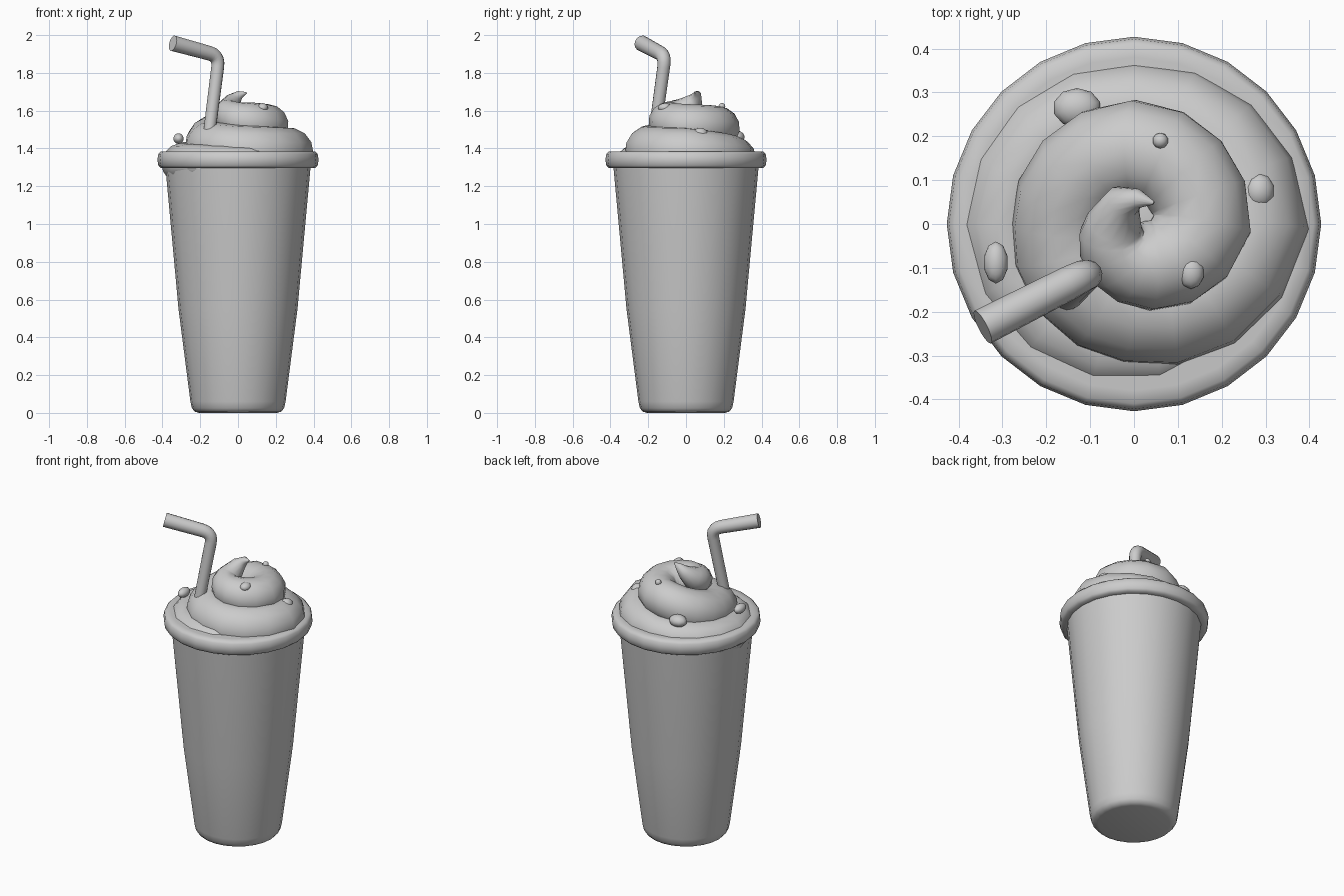
import bpy, bmesh
from math import sin, cos, pi, radians
from mathutils import Vector

cube = bpy.data.objects.get("Cube")
if cube:
    bpy.data.objects.remove(cube, do_unlink=True)

grey = bpy.data.materials.new("plain grey")
grey.use_nodes = True
grey.diffuse_color = (0.6, 0.6, 0.6, 1)
grey.node_tree.nodes["Principled BSDF"].inputs["Base Color"].default_value = (0.6, 0.6, 0.6, 1)


def finish(bm, name, angle=50):
    bmesh.ops.recalc_face_normals(bm, faces=bm.faces)
    mesh = bpy.data.meshes.new(name)
    bm.to_mesh(mesh)
    bm.free()
    mesh.materials.append(grey)
    obj = bpy.data.objects.new(name, mesh)
    bpy.context.collection.objects.link(obj)
    bpy.ops.object.select_all(action="DESELECT")
    obj.select_set(True)
    bpy.context.view_layer.objects.active = obj
    bpy.ops.object.shade_smooth_by_angle(angle=radians(angle))
    return obj


def skin(bm, rings):
    """Bridge successive rings of vertices and cap both ends."""
    n = len(rings[0])
    for a, b in zip(rings, rings[1:]):
        for i in range(n):
            j = (i + 1) % n
            bm.faces.new((a[i], a[j], b[j], b[i]))
    bm.faces.new(rings[0])
    bm.faces.new(rings[-1])


def lathe(name, profile, sides=24):
    bm = bmesh.new()
    rings = [[bm.verts.new((r * cos(2 * pi * i / sides), r * sin(2 * pi * i / sides), z))
              for i in range(sides)] for r, z in profile]
    skin(bm, rings)
    return finish(bm, name)


def sweep(name, path, radii, sides=14):
    """Round tube along a path, with its own radius at each point."""
    bm = bmesh.new()
    rings = []
    side = Vector((0.3, -0.9, 0.1))
    for k, p in enumerate(path):
        t = (path[min(k + 1, len(path) - 1)] - path[max(k - 1, 0)]).normalized()
        side = (side - t * side.dot(t)).normalized()
        up = t.cross(side)
        rings.append([bm.verts.new(p + radii[k] * (side * cos(a) + up * sin(a)))
                      for a in (2 * pi * i / sides for i in range(sides))])
    skin(bm, rings)
    return finish(bm, name)


def blob(name, center, size, segments=16):
    bm = bmesh.new()
    bmesh.ops.create_uvsphere(bm, u_segments=segments, v_segments=10, radius=1)
    bmesh.ops.scale(bm, vec=size, verts=bm.verts)
    bmesh.ops.translate(bm, vec=center, verts=bm.verts)
    return finish(bm, name, 80)


# Tapered cup with a rounded foot
lathe("cup", [(0.205, 0), (0.228, 0.006), (0.244, 0.025), (0.252, 0.06),
              (0.315, 0.55), (0.385, 1.31)])

# Rounded lid rim
lathe("lid_rim", [(0.38, 1.297), (0.41, 1.297), (0.422, 1.31), (0.427, 1.34),
                  (0.422, 1.37), (0.41, 1.383), (0.38, 1.385)])

# Whipped cream spiral: turn angle, distance from axis, height, thickness
keys = [(180, 0.045, 1.61, 0.065), (270, 0.085, 1.55, 0.10), (360, 0.155, 1.52, 0.115),
        (450, 0.17, 1.51, 0.115), (540, 0.15, 1.42, 0.13), (630, 0.185, 1.39, 0.135),
        (720, 0.27, 1.38, 0.13), (810, 0.265, 1.35, 0.105), (900, 0.295, 1.32, 0.11),
        (1000, 0.29, 1.32, 0.09), (1060, 0.27, 1.30, 0.07)]
path = [Vector((0.045, 0.048, 1.695)), Vector((0.01, 0.058, 1.685)), Vector((-0.025, 0.05, 1.655))]
radii = [0.004, 0.022, 0.042]
for a, b in zip(keys, keys[1:]):
    for step in range(4):
        ang, dist, z, r = (u + (v - u) * step / 4 for u, v in zip(a, b))
        path.append(Vector((dist * cos(radians(ang)), dist * sin(radians(ang)), z)))
        radii.append(r)
sweep("cream_swirl", path, radii)
blob("cream_core", (0.02, 0.01, 1.43), (0.2, 0.2, 0.11))

# Bent straw with a rounded elbow and slightly wider mouth
base, elbow, mouth = (Vector(v) for v in
                      ((-0.16, -0.175, 1.42), (-0.1, -0.11, 1.89), (-0.345, -0.235, 1.957)))
start = elbow + (base - elbow).normalized() * 0.06
stop = elbow + (mouth - elbow).normalized() * 0.06
bend = [start * (1 - t) ** 2 + elbow * 2 * t * (1 - t) + stop * t * t
        for t in (i / 5 for i in range(6))]
sweep("straw", [base] + bend + [mouth], [0.032] + [0.034 + 0.001 * i for i in range(6)] + [0.042])

# Crumbs on the cream
crumbs = [((0.06, 0.19, 1.622), (0.018, 0.018, 0.018)),
          ((0.285, 0.075, 1.475), (0.036, 0.042, 0.034)),
          ((0.13, -0.11, 1.615), (0.03, 0.038, 0.025)),
          ((-0.315, -0.088, 1.452), (0.028, 0.048, 0.028)),
          ((-0.13, 0.265, 1.46), (0.055, 0.045, 0.035))]
for i, (center, size) in enumerate(crumbs):
    blob("crumb_%d" % (i + 1), center, size, 10)
